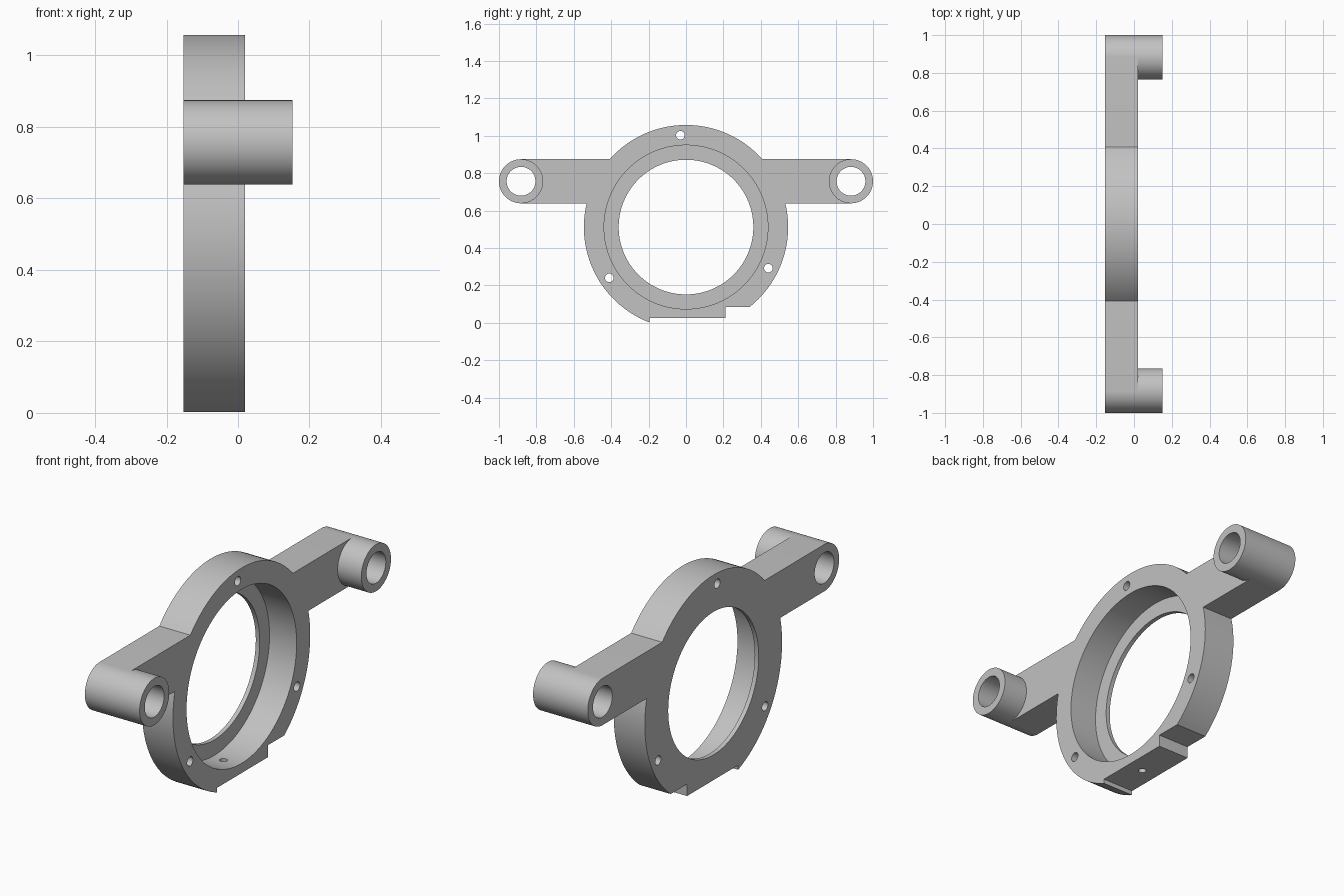
import bpy
import bmesh
from math import sin, cos, asin, acos, pi, radians
from mathutils import Matrix

if "Cube" in bpy.data.objects:
    bpy.data.objects.remove(bpy.data.objects["Cube"])

BACK, FACE, BOSS_END = -0.153, 0.02, 0.152
RING_Z, RING_R = 0.512, 0.546
BOSS_Y, BOSS_Z, BOSS_R, BOSS_HOLE = 0.882, 0.757, 0.118, 0.077
LIP = 0.022

grey = bpy.data.materials.new("plain grey")
grey.use_nodes = True
grey.diffuse_color = (0.54, 0.54, 0.54, 1)
grey.node_tree.nodes["Principled BSDF"].inputs["Base Color"].default_value = (0.54, 0.54, 0.54, 1)


def make_object(name, bm):
    bmesh.ops.recalc_face_normals(bm, faces=bm.faces)
    mesh = bpy.data.meshes.new(name)
    bm.to_mesh(mesh)
    bm.free()
    mesh.materials.append(grey)
    obj = bpy.data.objects.new(name, mesh)
    bpy.context.collection.objects.link(obj)
    return obj


def arc(cy, cz, r, start, end, steps):
    angles = [start + (end - start) * i / steps for i in range(steps + 1)]
    return [(cy + r * cos(a), cz + r * sin(a)) for a in angles]


def cut(target, r, y, z, x0, x1, sides=48, axis="Y"):
    """Drill a round hole along x (axis Y turn) or along z (no turn)."""
    bm = bmesh.new()
    turn = Matrix.Rotation(pi / 2, 4, "Y") if axis == "Y" else Matrix()
    bmesh.ops.create_cone(bm, cap_ends=True, segments=sides, radius1=r, radius2=r,
                          depth=x1 - x0,
                          matrix=Matrix.Translation(((x0 + x1) / 2, y, z)) @ turn)
    cutter = make_object("hole_cutter", bm)
    cutter.hide_render = True
    mod = target.modifiers.new("hole", "BOOLEAN")
    mod.operation, mod.solver, mod.object = "DIFFERENCE", "EXACT", cutter
    bpy.context.view_layer.objects.active = target
    bpy.ops.object.modifier_apply(modifier=mod.name)
    bpy.data.objects.remove(cutter)


def smooth(obj):
    bpy.ops.object.select_all(action="DESELECT")
    obj.select_set(True)
    bpy.context.view_layer.objects.active = obj
    bpy.ops.object.shade_smooth_by_angle(angle=radians(30))


# Outline of ring, arms and notched foot
low = asin((BOSS_Z - BOSS_R - RING_Z) / RING_R)
high = asin((BOSS_Z + BOSS_R - RING_Z) / RING_R)
outline = arc(0, RING_Z, RING_R, -acos(0.34 / RING_R), low, 30)
outline += arc(BOSS_Y, BOSS_Z, BOSS_R, -pi / 2, pi / 2, 32)
outline += arc(0, RING_Z, RING_R, high, pi - high, 32)
outline += arc(-BOSS_Y, BOSS_Z, BOSS_R, pi / 2, 3 * pi / 2, 32)
outline += arc(0, RING_Z, RING_R, pi - low, 2 * pi - acos(-0.196 / RING_R), 36)
outline += [(-0.196, 0.025), (0.21, 0.025), (0.21, 0.085)]

bm = bmesh.new()
plate = bm.faces.new([bm.verts.new((BACK, y, z)) for y, z in outline])
side = bmesh.ops.extrude_face_region(bm, geom=[plate], use_keep_orig=True)
moved = [v for v in side["geom"] if isinstance(v, bmesh.types.BMVert)]
bmesh.ops.translate(bm, verts=moved, vec=(FACE - BACK, 0, 0))
bracket = make_object("ring_bracket", bm)

# Main bore with a wider recess that leaves a thin lip at the back
cut(bracket, 0.36, 0, RING_Z, BACK - 0.1, FACE + 0.1, 128)
cut(bracket, 0.438, 0, RING_Z, BACK + LIP, FACE + 0.1, 128)

# Three screw holes around the ring
for i in range(3):
    a = radians(93.5 + 120 * i)
    cut(bracket, 0.023, 0.492 * cos(a), RING_Z + 0.492 * sin(a), BACK - 0.1, FACE + 0.1, 32)

# Arm end holes
for s in (-1, 1):
    cut(bracket, BOSS_HOLE, s * BOSS_Y, BOSS_Z, BACK - 0.1, FACE + 0.1, 64)

# Small drain hole through the foot
bm = bmesh.new()
bmesh.ops.create_cone(bm, cap_ends=True, segments=32, radius1=0.018, radius2=0.018, depth=0.2,
                      matrix=Matrix.Translation(((BACK + FACE) / 2, -0.02, 0.05)))
drill = make_object("foot_cutter", bm)
drill.hide_render = True
mod = bracket.modifiers.new("foot hole", "BOOLEAN")
mod.operation, mod.solver, mod.object = "DIFFERENCE", "EXACT", drill
bpy.context.view_layer.objects.active = bracket
bpy.ops.object.modifier_apply(modifier=mod.name)
bpy.data.objects.remove(drill)
smooth(bracket)

# Hollow bosses standing out from the arm ends
for s, name in ((-1, "front_boss"), (1, "back_boss")):
    bm = bmesh.new()
    rings = []
    for r, x in ((BOSS_R, FACE), (BOSS_R, BOSS_END), (BOSS_HOLE, BOSS_END), (BOSS_HOLE, FACE)):
        pts = arc(s * BOSS_Y, BOSS_Z, r, 0, 2 * pi, 64)[:-1]
        rings.append([bm.verts.new((x, y, z)) for y, z in pts])
    for a, b in zip(rings, rings[1:]):
        for i in range(64):
            j = (i + 1) % 64
            bm.faces.new((a[i], a[j], b[j], b[i]))
    smooth(make_object(name, bm))
